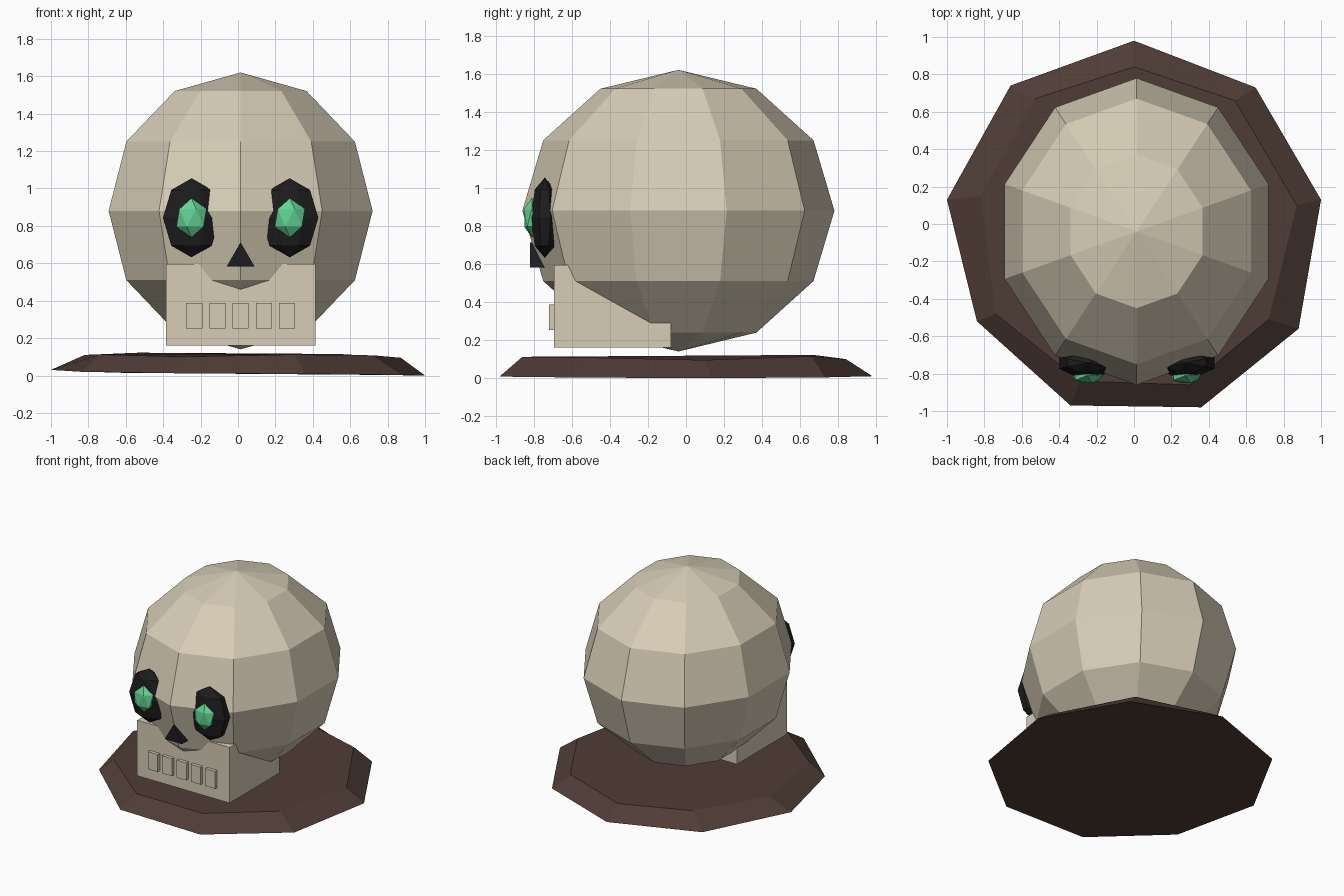
import bpy, bmesh, math

if "Cube" in bpy.data.objects:
    bpy.data.objects.remove(bpy.data.objects["Cube"])

CX = 0.014  # the head sits slightly off the base centre


def material(name, rgb):
    m = bpy.data.materials.new(name)
    m.diffuse_color = (*rgb, 1)
    m.use_nodes = True
    m.node_tree.nodes["Principled BSDF"].inputs["Base Color"].default_value = m.diffuse_color
    return m


BONE = material("bone", (0.68, 0.61, 0.47))
BROWN = material("dark brown", (0.080, 0.046, 0.037))
BLACK = material("black", (0.012, 0.012, 0.013))
GREEN = material("glowing green", (0.12, 0.65, 0.29))


def finish(name, bm, mat):
    bmesh.ops.recalc_face_normals(bm, faces=bm.faces[:])
    me = bpy.data.meshes.new(name)
    bm.to_mesh(me)
    bm.free()
    me.materials.append(mat)
    ob = bpy.data.objects.new(name, me)
    bpy.context.collection.objects.link(ob)
    return ob


def ellipsoid(name, centre, radii, segs, rings, mat, turn=0.0):
    """Faceted globe with poles on z and a vertex on the y axis."""
    bm = bmesh.new()
    put = lambda a, t: bm.verts.new((centre[0] + radii[0] * math.sin(t) * math.sin(a),
                                     centre[1] + radii[1] * math.sin(t) * math.cos(a),
                                     centre[2] + radii[2] * math.cos(t)))
    top, bottom = put(0, 0), put(0, math.pi)
    grid = [[put(turn + 2 * math.pi * i / segs, math.pi * r / rings) for i in range(segs)]
            for r in range(1, rings)]
    for i in range(segs):
        j = (i + 1) % segs
        bm.faces.new((top, grid[0][i], grid[0][j]))
        bm.faces.new((bottom, grid[-1][j], grid[-1][i]))
        for a, b in zip(grid, grid[1:]):
            bm.faces.new((a[i], b[i], b[j], a[j]))
    return finish(name, bm, mat)


def box(name, lo, hi, mat):
    bm = bmesh.new()
    bmesh.ops.create_cube(bm, size=1)
    for v in bm.verts:
        v.co = [l + (c + 0.5) * (h - l) for c, l, h in zip(v.co, lo, hi)]
    return finish(name, bm, mat)


# Base: uneven nine-sided slab with sloping sides
low = [(0, .98, .01), (-.66, .74, .015), (-1, .13, .03), (-.84, -.52, .02), (-.34, -.97, .012),
       (.36, -.98, .008), (.88, -.56, .003), (1, .13, 0), (.65, .73, .004)]
high = [(0, .84, .10), (-.53, .67, .122), (-.82, .15, .11), (-.74, -.48, .112), (-.29, -.84, .10),
        (.30, -.86, .112), (.72, -.51, .108), (.87, .10, .095), (.54, .66, .115)]
bm = bmesh.new()
lo = [bm.verts.new(p) for p in low]
hi = [bm.verts.new(p) for p in high]
bm.faces.new(lo)
bm.faces.new(hi)
for i in range(9):
    j = (i + 1) % 9
    bm.faces.new((lo[i], lo[j], hi[j], hi[i]))
finish("base_slab", bm, BROWN)

# Skull dome
ellipsoid("cranium", (CX, -0.04, 0.88), (0.742, 0.82, 0.74), 10, 6, BONE)

# Jaw block and teeth
box("jaw", (CX - 0.40, -0.695, 0.16), (CX + 0.40, -0.08, 0.595), BONE)
for k in range(-2, 3):
    x = CX + 0.124 * k
    box("tooth", (x - 0.043, -0.72, 0.252), (x + 0.043, -0.68, 0.388), BONE)

# Eye sockets and eyes
for side, s in (("left", -1), ("right", 1)):
    x = CX + s * 0.263
    ellipsoid(side + "_eye_socket", (x, -0.742, 0.843), (0.165, 0.08, 0.211), 8, 4,
              BLACK, math.pi / 8)
    bm = bmesh.new()
    bmesh.ops.create_icosphere(bm, subdivisions=1, radius=1)
    for v in bm.verts:
        v.co = (x + v.co.x * 0.09, -0.81 + v.co.y * 0.047, 0.843 + v.co.z * 0.105)
    finish(side + "_eye", bm, GREEN)

# Nose: triangular prism
bm = bmesh.new()
front, back = ([bm.verts.new((CX + dx, y, z)) for dx, z in ((-.075, .582), (.075, .582), (0, .712))]
               for y in (-0.82, -0.74))
bm.faces.new(front)
bm.faces.new(back)
for i in range(3):
    j = (i + 1) % 3
    bm.faces.new((front[i], front[j], back[j], back[i]))
finish("nose_hole", bm, BLACK)
